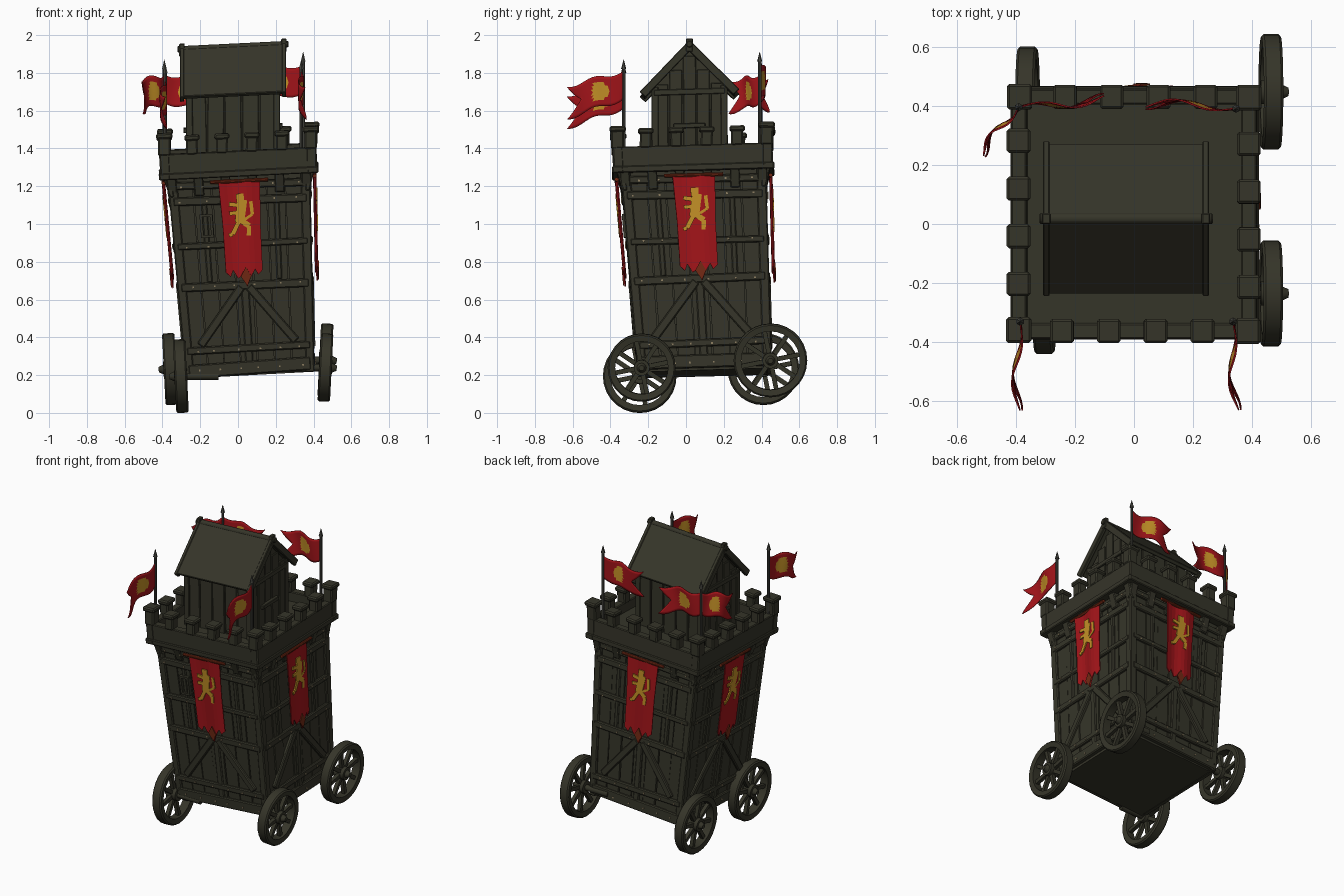
import bpy, bmesh, math, random
from mathutils import Matrix, Vector

random.seed(4)
if "Cube" in bpy.data.objects:
    bpy.data.objects.remove(bpy.data.objects["Cube"])


def material(name, r, g, b):
    m = bpy.data.materials.new(name)
    m.use_nodes = True
    m.diffuse_color = (r, g, b, 1)
    bsdf = m.node_tree.nodes["Principled BSDF"]
    bsdf.inputs["Base Color"].default_value = (r, g, b, 1)
    bsdf.inputs["Roughness"].default_value = 0.9
    return m


WOOD = material("dark_wood", 0.036, 0.035, 0.022)
IRON = material("grey_iron", 0.06, 0.06, 0.05)
RED = material("red_cloth", 0.36, 0.007, 0.01)
GOLD = material("gold_paint", 0.55, 0.28, 0.02)
RUST = material("rusty_cloth", 0.17, 0.022, 0.007)
TAN = material("tan_studs", 0.27, 0.21, 0.12)


def lean(p):
    """Crooked hand-built look: the tower shifts, widens and tilts with height."""
    t = min((p.z - 0.2) / 1.05, 1.1)
    return Vector((p.x * (0.92 + 0.1 * t) + 0.065 - 0.06 * t,
                   p.y * (0.96 + 0.08 * t) + 0.1 - 0.06 * t,
                   p.z + 0.05 * p.x + 0.03 * p.y))


def finish(name, bm, mats, warp=True, bevel=0, thick=0, smooth=False):
    if warp:
        for v in bm.verts:
            v.co = lean(v.co)
    bmesh.ops.recalc_face_normals(bm, faces=bm.faces)
    me = bpy.data.meshes.new(name)
    bm.to_mesh(me)
    bm.free()
    for m in mats:
        me.materials.append(m)
    ob = bpy.data.objects.new(name, me)
    bpy.context.scene.collection.objects.link(ob)
    if thick:
        mod = ob.modifiers.new("thickness", 'SOLIDIFY')
        mod.thickness, mod.offset = thick, 0
    if bevel:
        mod = ob.modifiers.new("worn_edges", 'BEVEL')
        mod.width, mod.segments = bevel, 1
    if smooth:
        bpy.context.view_layer.objects.active = ob
        ob.select_set(True)
        bpy.ops.object.shade_smooth_by_angle(angle=math.radians(40))
        ob.select_set(False)
    return ob


def box(bm, c, s, m=Matrix(), tilt=0, axis='Y'):
    mat = m @ Matrix.Translation(c) @ Matrix.Rotation(tilt, 4, axis) @ Matrix.Diagonal((*s, 1))
    return bmesh.ops.create_cube(bm, size=1, matrix=mat)["verts"]


def beam(bm, a, b, w, d, m=Matrix()):
    """Bar between two points lying in one xz plane."""
    a, b = Vector(a), Vector(b)
    v = b - a
    box(bm, (a + b) / 2, (v.length, d, w), m, -math.atan2(v.z, v.x))


def rod(bm, a, b, r1, r2=None, seg=10):
    a, b = Vector(a), Vector(b)
    q = (b - a).to_track_quat('Z', 'Y').to_matrix().to_4x4()
    bmesh.ops.create_cone(bm, cap_ends=True, segments=seg, radius1=r1,
                          radius2=r1 if r2 is None else r2, depth=(b - a).length,
                          matrix=Matrix.Translation((a + b) / 2) @ q)


SIDES = [Matrix.Rotation(k * math.pi / 2, 4, 'Z') for k in range(4)]
H = 0.35  # half width of the upright tower, before leaning

# Tower core
bm = bmesh.new()
box(bm, (0, 0, 0.765), (0.68, 0.68, 1.11))
finish("tower_core", bm, [WOOD])

# Wall planks, frame beams, braces, corbels and studs, repeated on each side
planks, frame, corbels, studs = (bmesh.new() for _ in range(4))
for m in SIDES:
    for i in range(7):
        box(planks, (-0.288 + i * 0.096, -H + 0.005, 0.74),
            (0.09, 0.02 + random.uniform(0, 0.012), 1.0), m, random.uniform(-.008, .008))
    for z, h in ((0.25, 0.07), (0.35, 0.04), (0.69, 0.045), (0.9, 0.035), (1.14, 0.045), (1.22, 0.04)):
        beam(frame, (-H, -H - 0.006, z + random.uniform(-.008, .008)),
             (H, -H - 0.006, z + random.uniform(-.008, .008)), h, 0.035, m)
        for i in range(6):
            box(studs, (-0.3 + i * 0.12 + random.uniform(-.02, .02), -H - 0.024, z), (0.009, 0.008, 0.009), m)
    box(frame, (-H + 0.005, -H + 0.005, 0.74), (0.05, 0.05, 1.06), m)
    box(frame, (0, -H - 0.004, 0.48), (0.045, 0.03, 0.4), m)
    for s in (-1, 1):
        beam(frame, (s * 0.02, -H - 0.012, 0.68), (s * 0.27, -H - 0.012, 0.38), 0.045, 0.03, m)
        box(frame, (s * 0.19, -H - 0.002, 0.92), (0.03, 0.03, 0.42), m)
    for i in range(6):
        vs = box(corbels, (-0.35 + i * 0.14, -H - 0.022, 1.235), (0.05, 0.055, 0.13), m)
        for v in vs:
            if v.co.z < 1.2:
                v.co -= m.to_3x3() @ Vector((0, -0.035, 0)) if (m.inverted() @ v.co).y < -H - 0.03 else Vector()
finish("wall_planks", planks, [WOOD])
finish("frame_beams", frame, [WOOD], bevel=0.006)
finish("parapet_corbels", corbels, [WOOD], bevel=0.005)
finish("beam_studs", studs, [TAN])

# Small shuttered window at the front
bm = bmesh.new()
for s in (-1, 1):
    box(bm, (-0.185 + s * 0.027, -H - 0.015, 1.01), (0.014, 0.03, 0.12))
    box(bm, (-0.185, -H - 0.015, 1.01 + s * 0.055), (0.068, 0.03, 0.014))
finish("window_frame", bm, [WOOD])

# Parapet with deck, walls and capped merlons
bm = bmesh.new()
box(bm, (0, 0, 1.31), (0.8, 0.8, 0.05))
finish("upper_deck", bm, [WOOD])
wall, merlons = bmesh.new(), bmesh.new()
for m in SIDES:
    box(wall, (0, -0.378, 1.335), (0.81, 0.05, 0.13), m)
    box(wall, (0, -0.383, 1.28), (0.825, 0.055, 0.035), m)
    for i in range(1, 6):
        x = -0.385 + i * 0.77 / 5
        corner = i == 5
        w, h = (0.065, 0.1) if corner else (0.06, 0.085)
        x = 0.375 if corner else x - 0.005
        r = random.uniform(-.05, .05)
        box(merlons, (x, -0.378, 1.39 + h / 2), (w, w, h), m, r)
        box(merlons, (x, -0.378, 1.395 + h), (w + 0.018, w + 0.018, 0.03), m, r)
finish("parapet_walls", wall, [WOOD], bevel=0.005)
finish("parapet_merlons", merlons, [WOOD], bevel=0.008)

# Cabin on the deck: gabled walls, planks and posts
cx, cy, hx, hy = -0.025, -0.015, 0.225, 0.175
bm = bmesh.new()
ends = []
for x in (cx - hx, cx + hx):
    ends.append([bm.verts.new((x, cy + y, z)) for y, z in
                 ((-hy, 1.32), (hy, 1.32), (hy, 1.72), (0, 1.91), (-hy, 1.72))])
bm.faces.new(ends[0])
bm.faces.new(ends[1])
for i in range(5):
    j = (i + 1) % 5
    bm.faces.new((ends[0][i], ends[0][j], ends[1][j], ends[1][i]))
finish("cabin_walls", bm, [WOOD])
bm = bmesh.new()
for s in (-1, 1):
    for i in range(5):
        box(bm, (cx - 0.18 + i * 0.09, cy + s * hy, 1.52), (0.084, 0.012 + random.uniform(0, .012), 0.4),
            tilt=random.uniform(-.02, .02))
        y = -0.14 + i * 0.07
        top = 1.88 - abs(y) * 1.05
        box(bm, (cx + s * hx, cy + y, (1.33 + top) / 2),
            (0.012 + random.uniform(0, .012), 0.064, top - 1.33))
    for e in (-1, 1):
        box(bm, (cx + s * hx, cy + e * hy, 1.52), (0.035, 0.035, 0.4))
    box(bm, (cx + s * hx, cy, 1.69), (0.04, 0.36, 0.03))
    box(bm, (cx + s * (hx + 0.01), cy, 1.51), (0.04, 0.16, 0.025))
finish("cabin_planks", bm, [WOOD], bevel=0.003)

# Roof slopes, edge boards and ridge log
bm = bmesh.new()
slope = math.atan2(0.25, 0.235)
for s in (-1, 1):
    box(bm, (cx, cy + s * 0.117, 1.815), (0.53, 0.345, 0.025), tilt=-s * slope, axis='X')
    for e in (-1, 1):
        box(bm, (cx + e * 0.262, cy + s * 0.117, 1.808), (0.022, 0.35, 0.042), tilt=-s * slope, axis='X')
rod(bm, (cx - 0.285, cy, 1.94), (cx + 0.285, cy, 1.94), 0.018)
for e in (-1, 1):
    box(bm, (cx + e * 0.262, cy, 1.935), (0.028, 0.035, 0.07))
finish("cabin_roof", bm, [WOOD], bevel=0.004)

# Wheels: rim, spokes and hub at x, y, z, radius
for name, x, y, z, r in (("front_left_wheel", 0.463, -0.235, 0.24, 0.18),
                         ("back_left_wheel", 0.463, 0.447, 0.278, 0.195),
                         ("front_right_wheel", -0.303, -0.245, 0.195, 0.195),
                         ("back_right_wheel", -0.36, 0.41, 0.232, 0.19)):
    side = 1 if x > 0 else -1
    bm = bmesh.new()
    place = Matrix.Translation((x, y, z)) @ Matrix.Rotation(side * 0.05, 4, 'Y')
    section = [(r, -.025), (r, .025), (r - .008, .033), (r - .04, .028), (r - .04, -.028), (r - .008, -.033)]
    rings = []
    for i in range(28):
        spin = place @ Matrix.Rotation(i * math.tau / 28, 4, 'X')
        rings.append([bm.verts.new(spin @ Vector((w, 0, q))) for q, w in section])
    for i in range(28):
        a, b = rings[i], rings[(i + 1) % 28]
        for j in range(6):
            k = (j + 1) % 6
            bm.faces.new((a[j], a[k], b[k], b[j]))
    for i in range(8):
        box(bm, (0, 0, r / 2), (0.024, 0.024, r - 0.05), place @ Matrix.Rotation(i * math.tau / 8 + .2, 4, 'X'))
    rod(bm, place @ Vector((-0.035, 0, 0)), place @ Vector((0.035, 0, 0)), 0.042, seg=14)
    rod(bm, place @ Vector((side * 0.03, 0, 0)), place @ Vector((side * 0.06, 0, 0)), 0.028, 0.014, 12)
    rod(bm, (x, y, z), (x - side * 0.2, y, z), 0.02)
    finish(name, bm, [WOOD], warp=False, smooth=True)

# Torn wall banners with a painted beast, a rusty tip and a hanging bar
strokes = [((.012, 1.14), (-.01, 1.02), .05), ((-.02, 1.15), (.02, 1.15), .045), ((0, 1.11), (-.06, 1.12), .022),
           ((0, 1.075), (-.06, 1.07), .02), ((-.01, 1.03), (-.05, .96), .024), ((-.05, .96), (-.07, .955), .02),
           ((0, 1.03), (.04, 1.0), .03), ((.04, 1.0), (.035, .95), .022), ((.01, 1.03), (.06, 1.06), .014),
           ((.06, 1.06), (.055, 1.13), .018)]
torn = [(-.1, .76), (-.075, .735), (-.06, .77), (-.035, .725), (-.01, .74), (.012, .68), (.035, .73),
        (.06, .77), (.075, .74), (.1, .765)]
cloth, beast, tips, bars = (bmesh.new() for _ in range(4))
for m in SIDES:
    out = -H - 0.043
    top = [(x * 1.08, 1.235) for x, _ in torn]
    mid = [(x, 1.0) for x, _ in torn]
    rows = [[cloth.verts.new(m @ Vector((x, out - 0.006 * math.sin(x * 40), z))) for x, z in row]
            for row in (top, mid, torn)]
    for a, b in zip(rows, rows[1:]):
        for i in range(9):
            cloth.faces.new((a[i], a[i + 1], b[i + 1], b[i]))
    for (x1, z1), (x2, z2), w in strokes:
        beam(beast, (x1, out - 0.008, z1), (x2, out - 0.008, z2), w, 0.008, m)
    tip = [(-.02, .735), (.012, .685), (.037, .735), (.01, .785)]
    tips.faces.new([tips.verts.new(m @ Vector((x, out - 0.01, z))) for x, z in tip])
    rod(bars, m @ Vector((-.15, out, 1.24)), m @ Vector((.15, out, 1.24)), 0.01)
finish("wall_banners", cloth, [RED], thick=0.006)
finish("banner_beasts", beast, [GOLD])
finish("banner_tips", tips, [RUST], thick=0.006)
finish("banner_bars", bars, [RUST])


# Corner poles and swallow-tailed flags
def flag(name, start, end, z, drop, h=0.15, nu=18, nv=10):
    bm = bmesh.new()
    d = Vector((end[0] - start[0], end[1] - start[1], 0))
    side = Vector((-d.y, d.x, 0)).normalized()
    grid = []
    for i in range(nu + 1):
        row = []
        for j in range(nv + 1):
            v = j / nv
            u = i / nu * (1 - 0.25 * (1 - abs(2 * v - 1)))
            p = Vector((*start, z)) + d * u + side * 0.022 * math.sin(u * 7 + v) * u ** 0.5
            p.z -= drop * u + h * v * (1 + 0.15 * u) + 0.012 * math.sin(u * 9)
            row.append(bm.verts.new(p))
        grid.append(row)
    for i in range(nu):
        for j in range(nv):
            f = bm.faces.new((grid[i][j], grid[i + 1][j], grid[i + 1][j + 1], grid[i][j + 1]))
            a, b = (i + .5) / nu - 0.52, (j + .5) / nv - 0.5
            f.material_index = int((a / 0.2) ** 2 + (b / 0.3) ** 2 < 1)
    finish(name, bm, [RED, GOLD], warp=False, thick=0.005, smooth=True)


poles = bmesh.new()
for x, y, z in ((-.385, -.33, 1.8), (.335, -.33, 1.82), (-.39, .395, 1.82), (.345, .39, 1.86)):
    rod(poles, (x, y, 1.32), (x, y, z), 0.009, seg=8)
    rod(poles, (x, y, z), (x, y, z + 0.05), 0.014, 0.001, 6)
finish("flag_poles", poles, [IRON], warp=False)
flag("front_right_flag", (-.385, -.33), (-.4, -.63), 1.76, 0.08)
flag("front_left_flag", (.335, -.33), (.34, -.63), 1.81, 0.08)
flag("back_left_flag", (.345, .39), (.04, .41), 1.84, 0.02)
flag("back_right_inner_flag", (-.39, .395), (-.1, .42), 1.79, 0.02)
flag("back_right_outer_flag", (-.39, .395), (-.52, .24), 1.79, 0.03)
